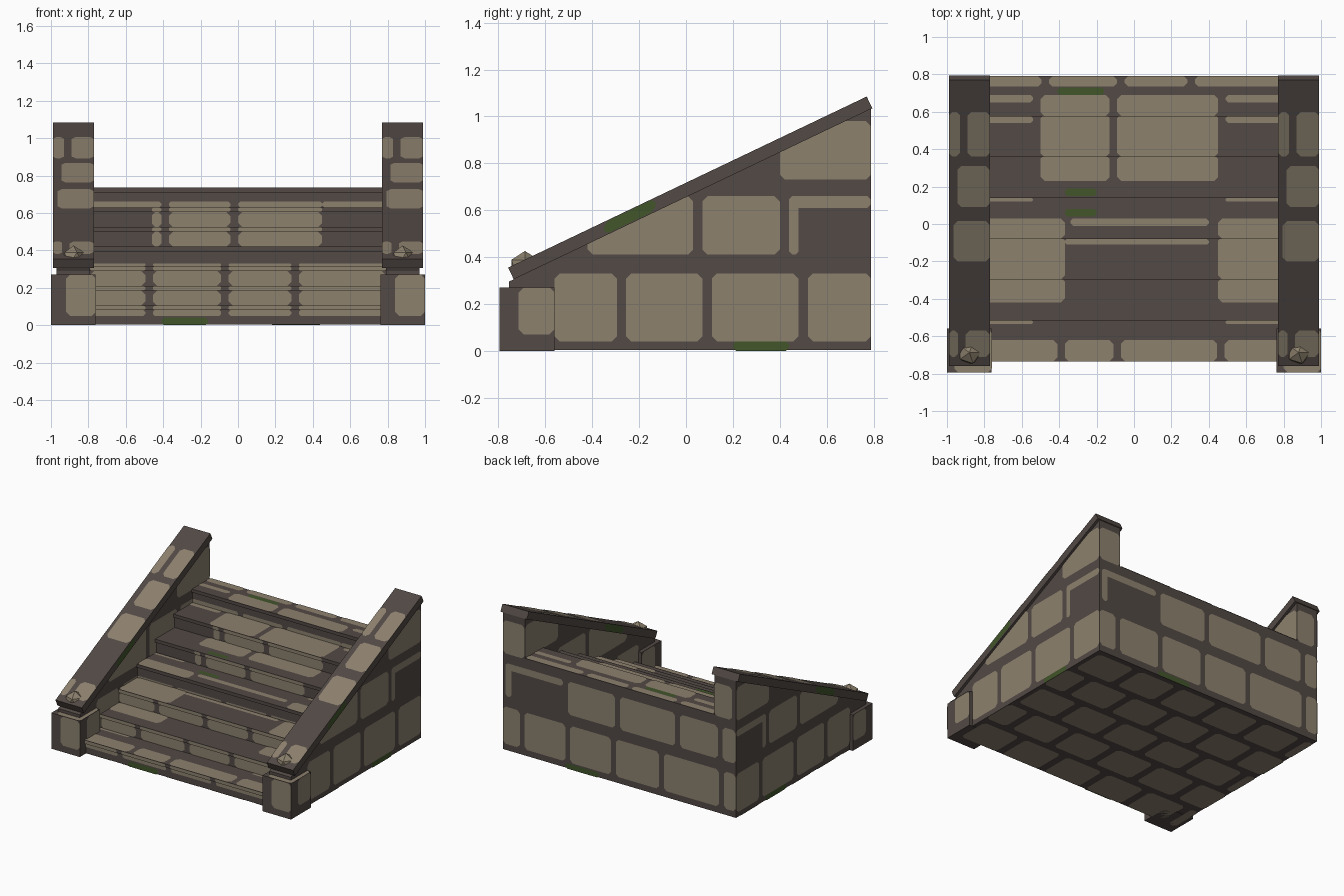
import bpy
import bmesh
from mathutils import Vector

if "Cube" in bpy.data.objects:
    bpy.data.objects.remove(bpy.data.objects["Cube"], do_unlink=True)


def material(name, rgb):
    mat = bpy.data.materials.new(name)
    mat.use_nodes = True
    color = (*rgb, 1)
    mat.diffuse_color = color
    mat.node_tree.nodes["Principled BSDF"].inputs["Base Color"].default_value = color
    return mat


MORTAR = material("dark_mortar", (0.085, 0.067, 0.06))
STONE = material("tan_stone", (0.265, 0.22, 0.155))
MOSS = material("green_moss", (0.054, 0.091, 0.023))
LIFT = 0.003

# Slope shared by walls and rails
BACK, FOOT_Y, FOOT_Z, SLOPE = 0.79, -0.735, 0.305, 0.477


def slope_z(y):
    return FOOT_Z + SLOPE * (y - FOOT_Y)


def finish(name, bm, mats):
    mesh = bpy.data.meshes.new(name)
    bm.to_mesh(mesh)
    bm.free()
    for mat in mats:
        mesh.materials.append(mat)
    obj = bpy.data.objects.new(name, mesh)
    bpy.context.collection.objects.link(obj)
    return obj


def extrude_profile(name, profile, x0, x1):
    """Solid made by pushing a (y, z) outline along x."""
    bm = bmesh.new()
    face = bm.faces.new([bm.verts.new((x0, y, z)) for y, z in profile])
    grown = bmesh.ops.extrude_face_region(bm, geom=[face])["geom"]
    moved = [v for v in grown if isinstance(v, bmesh.types.BMVert)]
    bmesh.ops.translate(bm, verts=moved, vec=(x1 - x0, 0, 0))
    bmesh.ops.recalc_face_normals(bm, faces=bm.faces)
    return finish(name, bm, [MORTAR])


def row(v0, v1, *edges, gap=0.04):
    """A course of stones parted by mortar joints at the edges."""
    return [(a + gap / 2, v0, b - gap / 2, v1) for a, b in zip(edges, edges[1:])]


def paint(name, stones, moss, place, out, clip, under_rail=False):
    """Thin round-cornered patches laid on one flat surface."""
    bm = bmesh.new()
    for index, rects in enumerate((stones, moss)):
        for u0, v0, u1, v1 in rects:
            u0, v0 = max(u0, clip[0]), max(v0, clip[1])
            u1, v1 = min(u1, clip[2]), min(v1, clip[3])
            if u1 - u0 < 0.005 or v1 - v0 < 0.005:
                continue
            r = min(0.022, (u1 - u0) / 3, (v1 - v0) / 3)
            outline = [(u0 + r, v0), (u1 - r, v0), (u1, v0 + r), (u1, v1 - r),
                       (u1 - r, v1), (u0 + r, v1), (u0, v1 - r), (u0, v0 + r)]
            face = bm.faces.new([bm.verts.new(place(u, v)) for u, v in outline])
            face.material_index = index
            face.normal_update()
            if face.normal.dot(Vector(out)) < 0:
                face.normal_flip()
    if under_rail:
        bmesh.ops.bisect_plane(bm, geom=bm.verts[:] + bm.edges[:] + bm.faces[:],
                               plane_co=(0, FOOT_Y, FOOT_Z), plane_no=(0, -SLOPE, 1),
                               clear_outer=True)
    if bm.faces:
        finish(name, bm, [STONE, MOSS])
    else:
        bm.free()


def on_x(x):
    return lambda u, v: (x, u, v)


def on_y(y):
    return lambda u, v: (u, y, v)


def on_z(z):
    return lambda u, v: (u, v, z)


# Stone layouts: front (x, z), treads (x, y), sides (y, z), back (x, z)
FRONT = (row(0.05, 0.33, -0.82, -0.475, -0.07, 0.305, 0.82)
         + row(0.42, 0.66, -0.39, -0.02, 0.47)
         + [(-0.46, 0.42, -0.41, 0.66), (-0.79, 0.63, -0.42, 0.66), (0.45, 0.63, 0.79, 0.66)])
FRONT_MOSS = [(-0.41, 0, -0.16, 0.04)]

TREAD = (row(0.735, 0.8, -0.82, -0.475, -0.07, 0.305, 0.82)
         + row(0.23, 0.69, -0.52, -0.11, 0.47)
         + row(-0.42, 0.03, -0.82, -0.35) + row(-0.42, 0.03, 0.43, 0.82)
         + row(-0.735, -0.62, -0.82, -0.39, -0.09, 0.465, 0.82)
         + [(-0.34, -0.01, 0.4, 0.03), (-0.37, -0.11, 0.4, -0.08)])
for low, high in ((0.65, 0.69), (0.54, 0.58), (-0.535, -0.515), (0.12, 0.139)):
    TREAD += [(-0.79, low, -0.54, high), (0.49, low, 0.79, high)]
TREAD_MOSS = [(-0.41, 0.69, -0.16, 0.73), (-0.37, 0.15, -0.2, 0.19), (-0.37, 0.04, -0.2, 0.08)]

SIDE = (row(0.04, 0.33, -0.58, -0.275, 0.09, 0.5, 0.82)
        + row(0.41, 0.66, -0.44, 0.05, 0.42)
        + [(0.44, 0.41, 0.48, 0.66), (0.44, 0.61, BACK, 0.66), (0.4, 0.73, BACK, 0.98)])
SIDE_MOSS = [(0.2, 0, 0.44, 0.04)]

REAR = (row(0.05, 0.33, -1.1, -0.85, -0.35, 0.05, 0.43, 0.81, 1.1)
        + row(0.41, 0.66, -1.1, -0.84, -0.485, 0.015, 0.45)
        + [(0.47, 0.61, 0.95, 0.66), (0.9, 0.41, 0.95, 0.66),
           (-0.94, 0.73, -0.79, 0.98), (0.79, 0.73, 0.97, 0.98)])
REAR_MOSS = [(0.17, 0, 0.45, 0.04)]

# Staircase body with a nosing on every tread
STEPS, RISE, RUN, NOSE, START, INNER, OUTER = 7, 0.105, 0.2185, 0.025, -0.735, 0.79, 0.97
profile = [(BACK, LIFT)]
for i in range(STEPS):
    y, z = START + i * RUN, i * RISE
    top, riser = z + RISE, y + 0.012
    profile += [(riser, max(z, LIFT)), (riser, top - NOSE), (y, top - NOSE), (y, top)]
    paint("riser_stones", FRONT, FRONT_MOSS, on_y(riser - LIFT), (0, -1, 0),
          (-INNER, z, INNER, top - NOSE))
    paint("nosing_stones", FRONT, [], on_y(y - LIFT), (0, -1, 0),
          (-INNER, top - NOSE, INNER, top))
    paint("tread_stones", TREAD, TREAD_MOSS, on_z(top + LIFT), (0, 0, 1),
          (-INNER, y, INNER, min(y + RUN + 0.012, BACK)))
profile.append((BACK, STEPS * RISE))
extrude_profile("staircase", profile, -INNER, INNER)

paint("back_stones", REAR, REAR_MOSS, on_y(BACK + LIFT), (0, 1, 0), (-OUTER, 0, OUTER, 1))

# Underside paving in staggered courses
paving = []
for j in range(5):
    low = -0.72 + j * 0.305
    shift = -1.25 + 0.17 * (j % 2)
    paving += row(low, low + 0.25, *[shift + 0.37 * k for k in range(8)], gap=0.06)
paint("underside_stones", paving, [], on_z(0), (0, 0, -1), (-OUTER, -0.72, OUTER, 0.77))

THICK = 0.06
RAIL_IN, RAIL_OUT, POST_IN, POST_OUT = 0.77, 0.99, 0.76, 1.0
POST_FRONT, POST_BACK, POST_TOP = -0.795, -0.56, 0.27
for side, sign in (("left", 1), ("right", -1)):
    # Side wall rising under the rail
    wall = [(-0.755, LIFT), (BACK, LIFT), (BACK, slope_z(BACK)), (-0.755, slope_z(-0.755))]
    extrude_profile(side + "_wall", wall, *sorted((sign * INNER, sign * OUTER)))
    for where, x, facing in (("outer", OUTER + LIFT, sign), ("inner", INNER - LIFT, -sign)):
        paint(f"{side}_wall_{where}_stones", SIDE, SIDE_MOSS if where == "outer" else [],
              on_x(sign * x), (facing, 0, 0), (-0.75, 0, BACK, 1.1), under_rail=True)

    # Sloped rail, square-cut at both ends
    end = 0.795
    tilt = (-0.024, 0.05)
    rail = [(FOOT_Y, FOOT_Z), (end, slope_z(end)),
            (end + tilt[0], slope_z(end) + tilt[1]), (FOOT_Y + tilt[0], FOOT_Z + tilt[1])]
    left_x, right_x = sorted((sign * RAIL_IN, sign * RAIL_OUT))
    extrude_profile(side + "_rail", rail, left_x, right_x)

    # Stones on top of the rail, moss on its sides
    rise = tilt[1] - SLOPE * tilt[0] + LIFT
    stones = [(0, 0.36, 0.06, 0.6), (0.1, 0.36, 0.22, 0.6), (0.045, 0.09, 0.22, 0.31),
              (0.025, -0.2, 0.22, 0.015), (0, -0.71, 0.05, -0.57), (0.09, -0.71, 0.22, -0.57)]
    paint(side + "_rail_stones", stones, [],
          lambda u, v: (left_x + u, v, slope_z(v) + rise), (0, 0, 1), (0, -0.75, 0.22, 0.77))
    for x, facing in ((RAIL_OUT + LIFT, sign), (RAIL_IN - LIFT, -sign)):
        paint(side + "_rail_moss", [], [(-0.35, 0.005, -0.13, 0.058)],
              lambda u, v: (sign * x, u, slope_z(u) + v), (facing, 0, 0), (-0.7, 0, 0.7, THICK))

    # Square post at the foot of the wall
    post = [(POST_FRONT, 0), (POST_BACK, 0), (POST_BACK, POST_TOP), (POST_FRONT, POST_TOP)]
    post_x, post_end = sorted((sign * POST_IN, sign * POST_OUT))
    inset = LIFT / 2
    extrude_profile(side + "_post", post, post_x + inset, post_end - inset)
    paint(side + "_post_front_stone", [(post_x + 0.08, 0.05, post_end, POST_TOP)], [],
          on_y(POST_FRONT - LIFT), (0, -1, 0), (-1, 0, 1, 1))
    paint(side + "_post_top_stone", [(post_x + 0.04, POST_FRONT, post_end, POST_BACK)], [],
          on_z(POST_TOP + LIFT), (0, 0, 1), (-1, -1, 1, 1))
    for x, facing in ((POST_OUT, sign), (POST_IN - LIFT, -sign)):
        paint(side + "_post_side_stone", [(-0.715, 0.07, POST_BACK, POST_TOP)], [],
              on_x(sign * x), (facing, 0, 0), (-1, 0, 1, 1))

    # Faceted knob at the lower end of the rail
    bm = bmesh.new()
    bmesh.ops.create_icosphere(bm, subdivisions=1, radius=0.068)
    bmesh.ops.translate(bm, verts=bm.verts, vec=(sign * 0.88, -0.687, 0.358))
    finish(side + "_knob", bm, [STONE])
